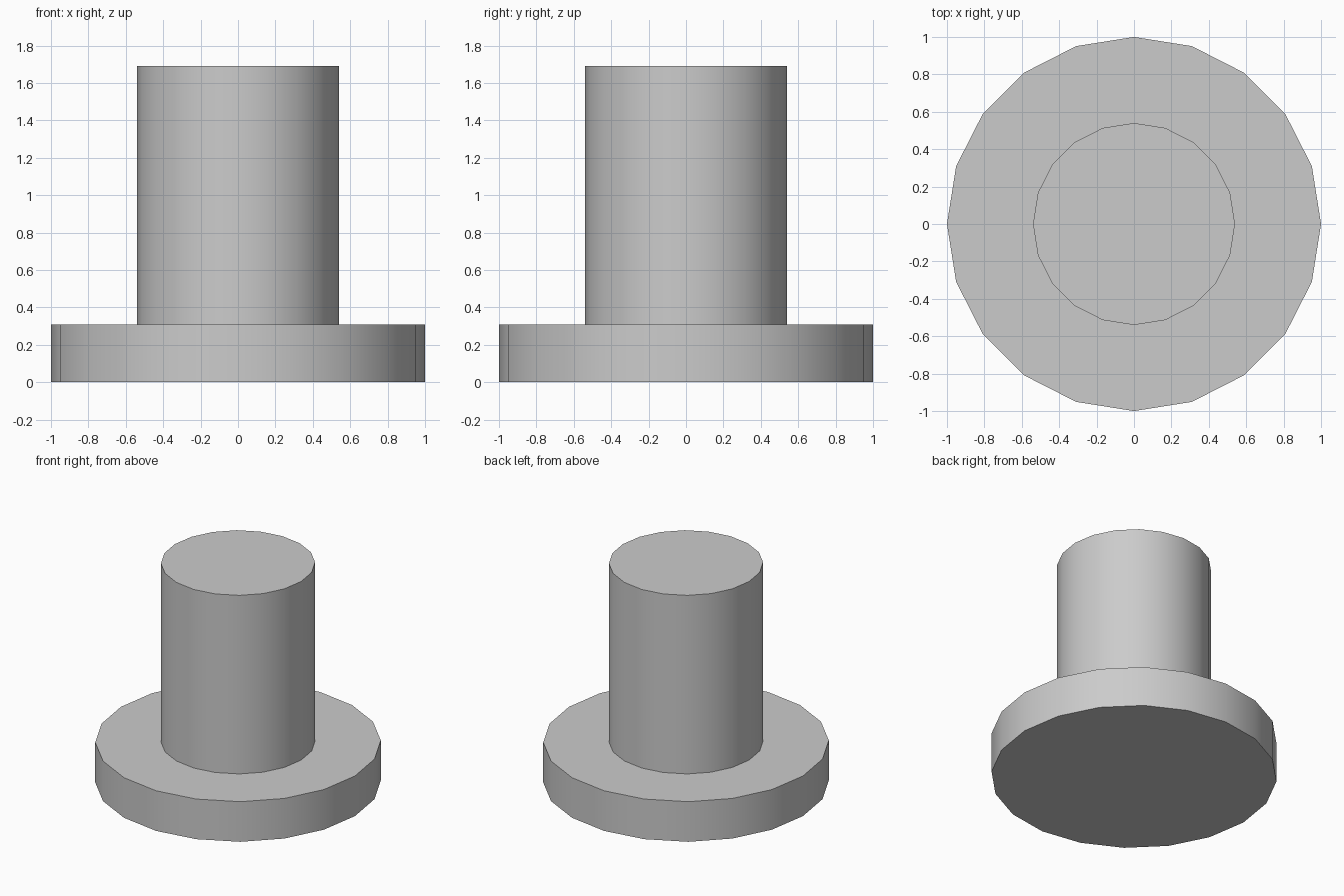
import bpy
import math

default = bpy.data.objects.get("Cube")
if default:
    bpy.data.objects.remove(default, do_unlink=True)

# Single plain grey finish
grey = bpy.data.materials.new("light_grey")
grey.use_nodes = True
colour = (0.6, 0.6, 0.6, 1.0)
grey.diffuse_color = colour
grey.node_tree.nodes["Principled BSDF"].inputs["Base Color"].default_value = colour

SIDES = 20
FLANGE_RADIUS, FLANGE_TOP = 1.0, 0.31
SHAFT_RADIUS, SHAFT_TOP = 0.54, 1.69


def ring(radius, z):
    """Points of one horizontal ring, with a corner on each axis."""
    step = 2 * math.pi / SIDES
    return [(radius * math.cos(i * step), radius * math.sin(i * step), z)
            for i in range(SIDES)]


# Flanged bushing: a stepped profile of rings, closed by flat caps
profile = [(FLANGE_RADIUS, 0), (FLANGE_RADIUS, FLANGE_TOP),
           (SHAFT_RADIUS, FLANGE_TOP), (SHAFT_RADIUS, SHAFT_TOP)]
verts = [p for radius, z in profile for p in ring(radius, z)]
faces = [list(reversed(range(SIDES)))]
for level in range(len(profile) - 1):
    low, high = level * SIDES, (level + 1) * SIDES
    for i in range(SIDES):
        j = (i + 1) % SIDES
        faces.append([low + i, low + j, high + j, high + i])
faces.append(list(range(len(verts) - SIDES, len(verts))))

mesh = bpy.data.meshes.new("flanged_bushing")
mesh.from_pydata(verts, [], faces)
mesh.materials.append(grey)
bushing = bpy.data.objects.new("flanged_bushing", mesh)
bpy.context.collection.objects.link(bushing)

# Smooth round walls, crisp rims
bpy.ops.object.select_all(action='DESELECT')
bushing.select_set(True)
bpy.context.view_layer.objects.active = bushing
bpy.ops.object.shade_smooth_by_angle(angle=math.radians(30))
